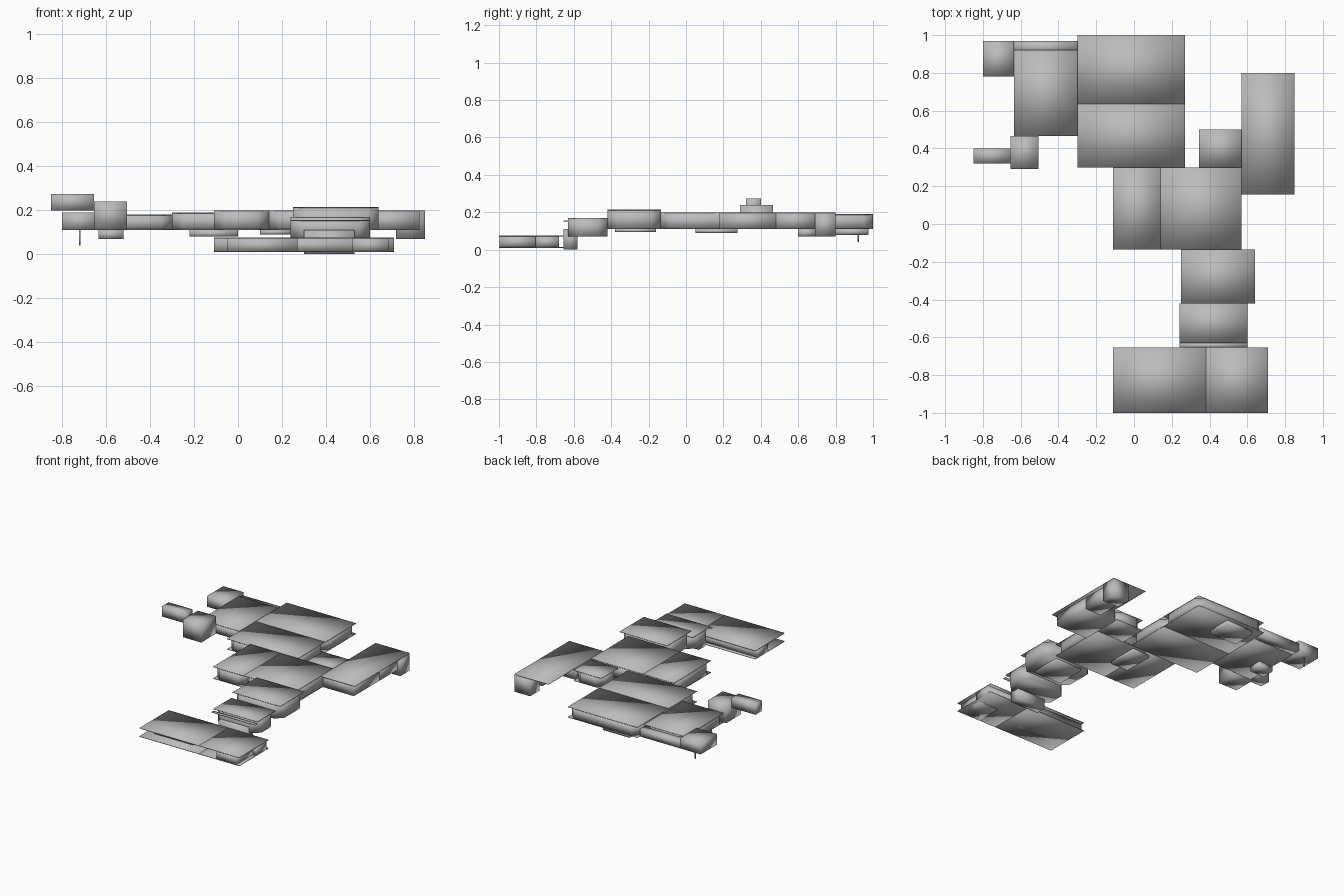
import bpy
import bmesh

old = bpy.data.objects.get("Cube")
if old:
    bpy.data.objects.remove(old, do_unlink=True)

# Dark grey surface shared by every part
shade = (.5, .5, .5, 1)
grey = bpy.data.materials.new("dark_grey")
grey.use_nodes = True
grey.diffuse_color = shade
grey.node_tree.nodes["Principled BSDF"].inputs["Base Color"].default_value = shade


def prism(name, outline, bottom, top):
    """Raise a closed, softly shaded solid from a flat outline."""
    bm = bmesh.new()
    base = bm.faces.new([bm.verts.new((x, y, bottom)) for x, y in outline])
    raised = bmesh.ops.extrude_face_region(bm, geom=[base], use_keep_orig=True)
    corners = [g for g in raised["geom"] if isinstance(g, bmesh.types.BMVert)]
    bmesh.ops.translate(bm, verts=corners, vec=(0, 0, top - bottom))
    bmesh.ops.recalc_face_normals(bm, faces=bm.faces)
    for face in bm.faces:
        face.smooth = True
    mesh = bpy.data.meshes.new(name)
    bm.to_mesh(mesh)
    bm.free()
    mesh.materials.append(grey)
    bpy.context.collection.objects.link(bpy.data.objects.new(name, mesh))


def block(name, west, east, front, back, bottom, top):
    outline = [(west, front), (east, front), (east, back), (west, back)]
    prism(name, outline, bottom, top)


def octagon_walls(name, west, east, front, back, bottom, top):
    """Walls that reach the edges but have their four corners cut off."""
    outline = [(west + cut, front), (east - cut, front),
               (east, front + cut), (east, back - cut),
               (east - cut, back), (west + cut, back),
               (west, back - cut), (west, front + cut)]
    prism(name, outline, bottom, top)


def plate(name, west, east, front, back, height):
    """Thin slab whose upper face is at the given height."""
    block(name, west, east, front, back, height - thin, height)


def slabs(name, west, east, front, back, bottom, top):
    plate(name + "_floor", west, east, front, back, bottom + thin)
    plate(name + "_ceiling", west, east, front, back, top)


def room(name, west, east, front, back, bottom, top):
    """Floor and ceiling slabs with corner-cut walls between them."""
    slabs(name, west, east, front, back, bottom, top)
    octagon_walls(name + "_walls", west, east, front, back,
                  bottom + thin, top - thin)


# Shared levels and setbacks
thin = .004
inset = .025
cut = .05
ground, hall_top = .01, .075
level, roof = .11, .19
pit = .07
high_roof = .2

# Shared plan lines
south, north = -1, 1
hall_west, hall_split, hall_east, hall_back = -.11, .38, .71, -.655
stair_west, stair_east, stair_back = .24, .6, -.42
centre_split, centre_east = .14, .57
centre_front, centre_back = -.135, .3
rear_west, rear_east, rear_split = -.3, .27, .635
wing_east, wing_back = .85, .8
west_edge, west_front, west_back = -.635, .465, .97
tower_west, tower_east = -.655, -.505

# Low front hall: shared back walls with two projecting bays
slabs("front_hall_west", hall_west, hall_split, south, hall_back, ground, hall_top)
slabs("front_hall_east", hall_split, hall_east, south, hall_back, ground, hall_top)
spine = hall_back - .15
wall_top = hall_top - thin
block("front_hall_back_walls", hall_west, hall_east,
      spine, hall_back - inset, ground, wall_top)
block("front_hall_west_bay", -.05, rear_east, -.91, spine, ground, wall_top)
block("front_hall_east_bay", .52, hall_east - inset, south + thin, spine,
      ground, wall_top)

# Stepped passage rising to the middle
stair_front = hall_back + inset
stair_top = .17
passage_west, passage_east, passage_top = .25, .64, .215
block("lower_stair", .3, .53, hall_back, -.58, 0, level)
plate("lower_stair_lintel", stair_west, stair_east, hall_back, stair_front, .155)
plate("stair_hall_ceiling", stair_west, stair_east, stair_front, stair_back, stair_top)
octagon_walls("stair_hall_walls", stair_west, stair_east,
              stair_front, stair_back, pit, stair_top - thin)
plate("upper_passage_ceiling", passage_west, passage_east,
      stair_back, centre_front, passage_top)
octagon_walls("upper_passage_walls", passage_west, passage_east,
              stair_back, centre_front, level, passage_top - thin)
block("upper_passage_pit", .33, .55, -.38, centre_front - inset, .095, level)

# Central rooms
room("central_west", hall_west, centre_split, centre_front, centre_back,
     level, high_roof)
room("central_east", centre_split, centre_east, centre_front, centre_back,
     level, high_roof)
block("central_steps", .1, stair_west, .05, centre_back - inset, .09, level)
room("link_room", .345, centre_east, centre_back, .5, level, roof)

# East wing: broad at the front, narrow behind, dropping at the far end
wing_front, wing_inner = .155, .72
wing_bend, wing_step = .48, .69
wing_top = high_roof - thin
plate("east_wing_ceiling", centre_east, wing_east, wing_front, wing_back, high_roof)
block("east_wing_broad_walls", centre_east, wing_east - inset,
      wing_front + inset, wing_bend, level, wing_top)
block("east_wing_narrow_walls", wing_inner - inset, wing_east - inset,
      wing_bend, wing_step, level, wing_top)
block("east_wing_end", wing_inner, wing_east, wing_step, wing_back, pit, wing_top)

# Rear halls
room("rear_hall_front", rear_west, rear_east, centre_back, rear_split, level, roof)
room("rear_hall_back", rear_west, rear_east, rear_split, north, level, roof)
block("rear_hall_pit", -.22, 0, wing_back, north - inset, .08, level)

# West rooms
room("west_hall", west_edge, rear_west, west_front, .92, level, .18)
block("west_corridor", west_edge, rear_west, .9, west_back, level, .165)
block("west_pit", west_edge, -.52, .6, .69, pit, level)
block("corner_room", -.8, west_edge, .78, west_back, level, roof)
post_x, post_y = -wing_inner, .92
block("corner_post", post_x - thin, post_x + thin,
      post_y - thin, post_y + thin, .04, level)
block("west_tower", tower_west, tower_east, .29, west_front, level, .24)
block("west_lookout", -wing_east, tower_west, .32, .4, high_roof, .275)
